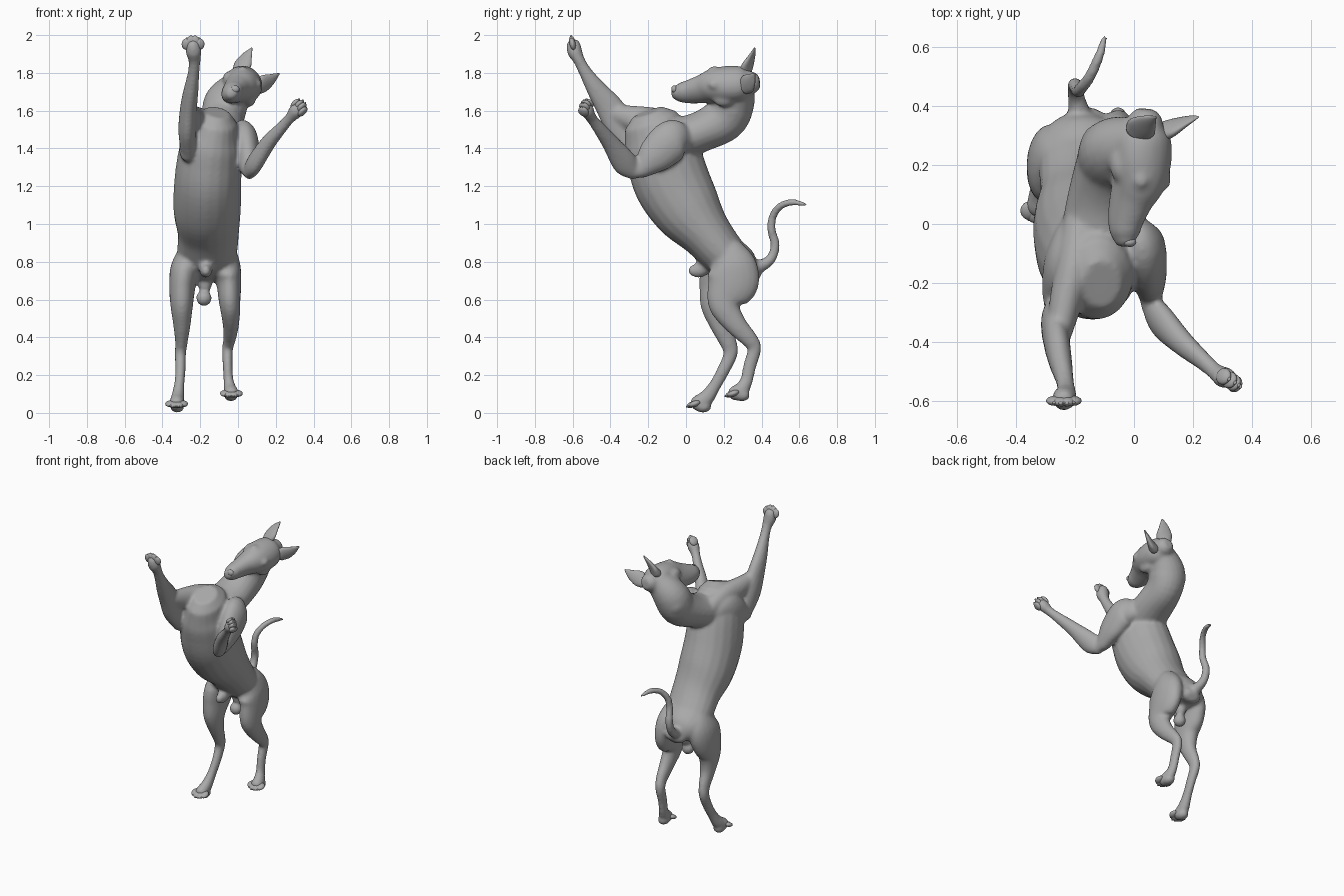
import bpy, bmesh, math
from mathutils import Vector, Matrix

if "Cube" in bpy.data.objects:
    bpy.data.objects.remove(bpy.data.objects["Cube"])

grey = bpy.data.materials.new("plain grey")
grey.use_nodes = True
COLOR = (0.4, 0.4, 0.4, 1)
grey.diffuse_color = COLOR
grey.node_tree.nodes["Principled BSDF"].inputs["Base Color"].default_value = COLOR
grey.node_tree.nodes["Principled BSDF"].inputs["Roughness"].default_value = 0.7

X = Vector((1, 0, 0))


def spline(rows, steps):
    """Catmull-Rom through rows of (x, y, z, half width, half depth)."""
    out = []
    for i in range(len(rows) - 1):
        a, b, c, d = (rows[max(0, min(len(rows) - 1, i + k))] for k in (-1, 0, 1, 2))
        for s in range(steps):
            t = s / steps
            out.append([0.5 * (2 * q + (r - p) * t + (2 * p - 5 * q + 4 * r - w) * t * t
                               + (3 * q - p - 3 * r + w) * t ** 3)
                        for p, q, r, w in zip(a, b, c, d)])
    return out + [list(rows[-1])]


def loft(bm, rows, side=X, steps=5, n=20):
    """Sweep an ellipse along the rows and close both ends with domes."""
    pts = spline([r if len(r) == 5 else (*r, r[3]) for r in rows], steps)
    rings = []
    for i, p in enumerate(pts):
        t = (Vector(pts[min(i + 1, len(pts) - 1)][:3]) - Vector(pts[max(i - 1, 0)][:3])).normalized()
        s = (side - t * side.dot(t)).normalized()
        d = t.cross(s)
        domes = [(0, 1)]
        if i == 0:
            domes = [(-0.85, 0.5), (-0.5, 0.85), (0, 1)]
        elif i == len(pts) - 1:
            domes = [(0, 1), (0.5, 0.85), (0.85, 0.5)]
        for along, k in domes:
            c = Vector(p[:3]) + t * along * min(p[3], p[4])
            rings.append([bm.verts.new(c + s * p[3] * k * math.cos(a) + d * p[4] * k * math.sin(a))
                          for a in (2 * math.pi * j / n for j in range(n))])
    for r0, r1 in zip(rings, rings[1:]):
        for j in range(n):
            bm.faces.new((r0[j], r0[(j + 1) % n], r1[(j + 1) % n], r1[j]))
    bm.faces.new(rings[0][::-1])
    bm.faces.new(rings[-1])


def ball(bm, loc, size, direction=(0, 0, 1)):
    """Ellipsoid whose local z follows the direction."""
    rot = Vector(direction).to_track_quat('Z', 'X').to_matrix().to_4x4()
    m = Matrix.Translation(loc) @ rot @ Matrix.Diagonal((*size, 1))
    bmesh.ops.create_uvsphere(bm, u_segments=16, v_segments=10, radius=1, matrix=m)


def finish(bm, name):
    bmesh.ops.recalc_face_normals(bm, faces=bm.faces)
    me = bpy.data.meshes.new(name)
    bm.to_mesh(me)
    bm.free()
    me.materials.append(grey)
    for f in me.polygons:
        f.use_smooth = True
    ob = bpy.data.objects.new(name, me)
    bpy.context.collection.objects.link(ob)
    return ob


# Head frame: the head is rolled towards the model's left
ROLL = math.radians(43)
UP = Vector((math.sin(ROLL), 0, math.cos(ROLL)))
SIDE = Vector((math.cos(ROLL), 0, -math.sin(ROLL)))


def head(y, r, u):
    return Vector((0.03, y, 1.74)) + SIDE * r + UP * u


body = bmesh.new()

# Torso, rump to chest
loft(body, [(-.165, .35, .735, .08, .05), (-.17, .295, .775, .14, .10), (-.165, .205, .835, .158, .12),
            (-.157, .11, .945, .162, .138), (-.163, .012, 1.07, .178, .182),
            (-.16, -.072, 1.215, .178, .203), (-.15, -.117, 1.35, .17, .20),
            (-.14, -.145, 1.43, .158, .19), (-.13, -.165, 1.485, .135, .17)])

# Neck
loft(body, [(-.12, -.10, 1.43, .14, .125), (-.10, .07, 1.485, .13, .108), (-.083, .2, 1.555, .115, .12),
            (-.06, .25, 1.645, .118, .114), (.005, .275, 1.73, .09, .09)])
ball(body, (-.10, .265, 1.61), (.083, .083, .09))

# Skull and muzzle: y, side offset, up offset, half width, half depth
skull = [(.335, 0, .01, .065, .065), (.295, 0, .005, .095, .088), (.22, 0, 0, .103, .093),
         (.15, -.003, -.014, .09, .092), (.09, -.01, -.044, .07, .083),
         (.02, -.015, -.068, .056, .07), (-.03, -.015, -.074, .048, .056), (-.045, -.015, -.074, .038, .046)]
loft(body, [(*head(y, r, u), w, d) for y, r, u, w, d in skull], side=SIDE)

# Brows and cheeks
for s in (-1, 1):
    ball(body, head(.15, s * .05, .045), (.03, .035, .03))
    ball(body, head(.2, s * .073, -.035), (.035, .06, .045))

# Right foreleg, raised high
loft(body, [(-.21, -.04, 1.46, .06, .08), (-.245, -.13, 1.45, .06, .11),
            (-.262, -.22, 1.40, .05, .08), (-.265, -.28, 1.37, .04, .045)])
loft(body, [(-.18, .0, 1.495, .06, .06), (-.20, -.14, 1.53, .065, .08),
            (-.23, -.26, 1.553, .057, .073), (-.252, -.37, 1.585, .042, .05)])
loft(body, [(-.262, -.28, 1.37, .038, .04), (-.268, -.335, 1.49, .048, .08), (-.262, -.40, 1.61, .045, .075),
            (-.25, -.465, 1.70, .04, .056), (-.235, -.53, 1.80, .031, .036), (-.23, -.565, 1.865, .032, .031),
            (-.235, -.588, 1.91, .042, .04), (-.238, -.595, 1.945, .038, .038)])

# Left foreleg, reaching out to the side
loft(body, [(.0, -.01, 1.46, .05, .075), (.03, -.07, 1.445, .074, .11), (.05, -.16, 1.365, .062, .098),
            (.055, -.23, 1.295, .045, .055), (.06, -.26, 1.275, .035, .035)])
ball(body, (.055, -.25, 1.28), (.036, .07, .034))
loft(body, [(.06, -.275, 1.275, .034, .045), (.09, -.325, 1.325, .043, .067), (.16, -.40, 1.43, .04, .047),
            (.235, -.465, 1.515, .03, .034), (.275, -.50, 1.56, .029, .029),
            (.305, -.52, 1.595, .04, .036), (.318, -.525, 1.612, .037, .033)])

# Right hind leg, stepping forward
loft(body, [(-.25, .205, .84, .07, .10), (-.28, .21, .76, .078, .13), (-.295, .19, .67, .07, .125),
            (-.298, .165, .57, .06, .09), (-.297, .185, .46, .045, .056), (-.30, .225, .37, .033, .045),
            (-.305, .235, .31, .03, .038), (-.305, .195, .22, .027, .034), (-.312, .15, .14, .028, .033),
            (-.32, .105, .077, .036, .042), (-.325, .06, .052, .04, .04)])
ball(body, (-.322, .09, .033), (.038, .045, .033))

# Left hind leg
loft(body, [(-.08, .225, .84, .075, .10), (-.062, .25, .765, .077, .13), (-.048, .245, .685, .066, .138),
            (-.045, .208, .60, .058, .10), (-.04, .215, .54, .052, .075), (-.038, .27, .46, .042, .057),
            (-.045, .335, .39, .033, .045), (-.055, .362, .34, .029, .037),
            (-.055, .338, .25, .026, .035), (-.05, .32, .17, .027, .034), (-.04, .29, .12, .036, .042),
            (-.035, .26, .105, .04, .04)])
ball(body, (-.037, .295, .093), (.038, .045, .033))

# Sheath and rear underside
loft(body, [(-.17, .13, .79, .04), (-.17, .07, .757, .035, .042), (-.17, .035, .752, .025, .03)])
ball(body, (-.18, .235, .607), (.042, .04, .042))
ball(body, (-.175, .25, .69), (.038, .04, .06))

# Tail
loft(body, [(-.18, .33, .765, .05), (-.19, .40, .78, .034), (-.20, .452, .82, .027), (-.20, .472, .89, .025),
            (-.19, .452, .97, .023), (-.18, .46, 1.04, .022), (-.15, .50, 1.095, .02),
            (-.12, .565, 1.115, .018), (-.10, .63, 1.102, .012)])

# Blend everything into one skin
skin = finish(body, "dog_body")
remesh = skin.modifiers.new("blend", 'REMESH')
remesh.mode = 'VOXEL'
remesh.voxel_size = 0.01
remesh.use_smooth_shade = True
relax = skin.modifiers.new("relax", 'SMOOTH')
relax.factor = 0.5
relax.iterations = 8

# Ears: thin pointed blades
for name, s in (("right_ear", -1), ("left_ear", 1)):
    bm = bmesh.new()
    rows = [(.315, .062, .04, .045, .03), (.328, .075, .075, .05, .022), (.343, .087, .11, .037, .015),
            (.355, .094, .143, .02, .009), (.363, .099, .167, .005, .004)]
    loft(bm, [(*head(y, s * r, u), w, d) for y, r, u, w, d in rows],
         side=SIDE * 0.75 + Vector((0, s * 0.6, 0)))
    finish(bm, name)

# Nose and eyes
bm = bmesh.new()
ball(bm, head(-.062, -.015, -.05), (.023, .016, .02))
finish(bm, "nose")
for name, s in (("right_eye", -1), ("left_eye", 1)):
    bm = bmesh.new()
    ball(bm, head(.122, s * .058 - .006, .018), (.014, .014, .012))
    finish(bm, name)


def toes(name, centre, forward, across):
    """Four toes with short claws, the middle pair longer."""
    bm = bmesh.new()
    f, a = Vector(forward).normalized(), Vector(across).normalized()
    for k in (-1.5, -.5, .5, 1.5):
        reach = .012 if abs(k) < 1 else 0
        p = Vector(centre) + a * k * .021 + f * reach
        ball(bm, p, (.016, .029, .032), f)
        ball(bm, p + f * .024, (.006, .009, .013), f)
    finish(bm, name)


toes("right_front_toes", (-.238, -.60, 1.952), (0, -.2, 1), (1, 0, 0))
toes("left_front_toes", (.323, -.53, 1.616), (.5, -.25, .6), (.6, -.4, -.667))
toes("right_hind_toes", (-.325, .045, .048), (0, -1, -.35), (1, 0, 0))
toes("left_hind_toes", (-.035, .25, .103), (0, -1, -.35), (1, 0, 0))
